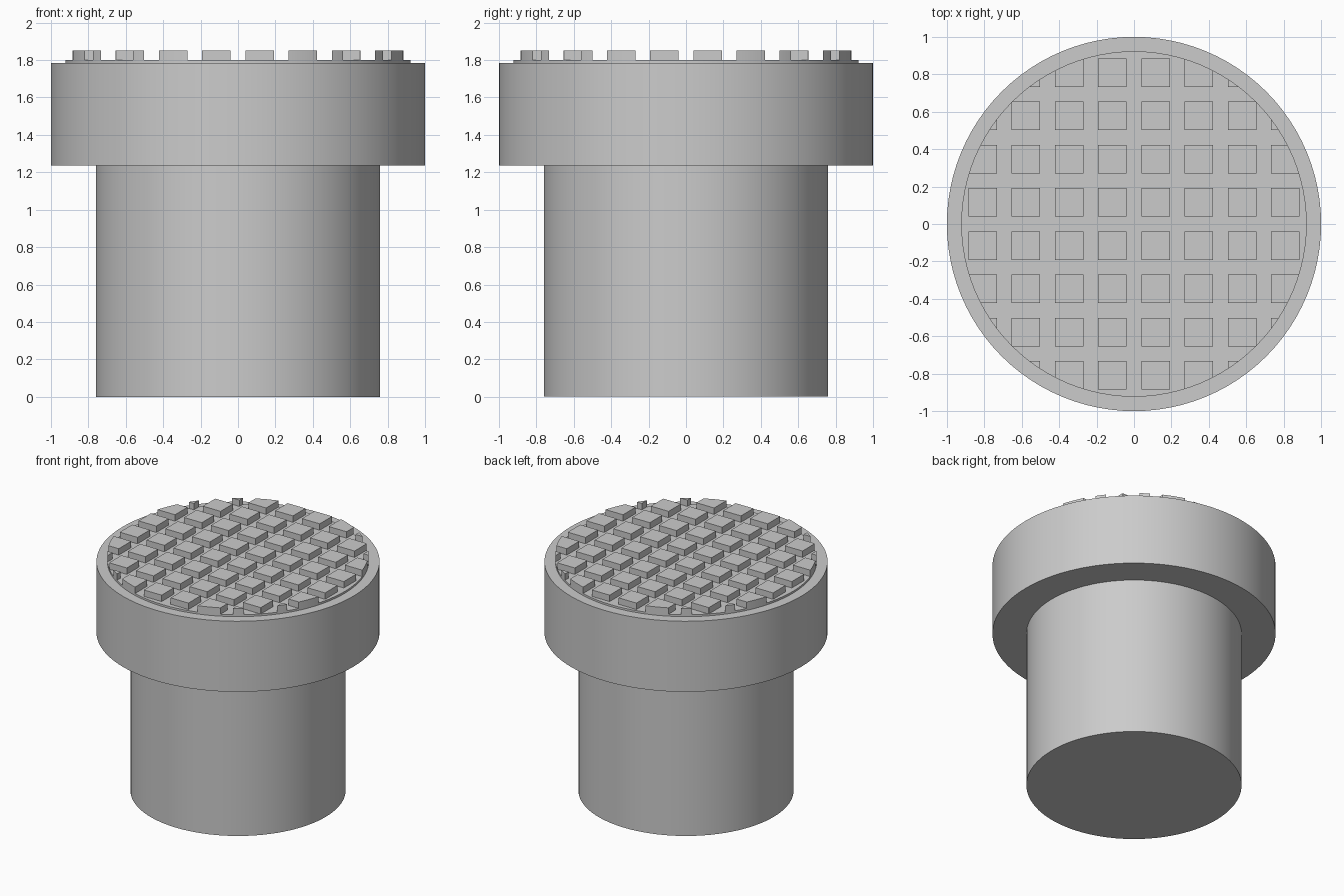
import bpy, bmesh, math
from mathutils import Matrix

cube = bpy.data.objects.get("Cube")
if cube:
    bpy.data.objects.remove(cube, do_unlink=True)

SEGMENTS = 96
PAD_RADIUS = 0.923
PAD_TOP = 1.80
GRIP_TOP = 1.85

grey = bpy.data.materials.new("plain grey")
grey.use_nodes = True
colour = (0.6, 0.6, 0.6, 1)
grey.diffuse_color = colour
grey.node_tree.nodes["Principled BSDF"].inputs["Base Color"].default_value = colour


def finish(obj):
    obj.data.materials.clear()
    obj.data.materials.append(grey)
    bpy.ops.object.select_all(action="DESELECT")
    obj.select_set(True)
    bpy.context.view_layer.objects.active = obj
    bpy.ops.object.shade_smooth_by_angle(angle=math.radians(30))


def lathe(name, profile):
    """Spin an (r, z) profile, starting and ending on the axis, into a solid."""
    bm = bmesh.new()
    verts = [bm.verts.new((r, 0, z)) for r, z in profile]
    edges = [bm.edges.new(pair) for pair in zip(verts, verts[1:])]
    bmesh.ops.spin(bm, geom=verts + edges, cent=(0, 0, 0), axis=(0, 0, 1),
                   angle=math.tau, steps=SEGMENTS, use_merge=True)
    bmesh.ops.remove_doubles(bm, verts=bm.verts, dist=1e-5)
    bmesh.ops.recalc_face_normals(bm, faces=bm.faces)
    mesh = bpy.data.meshes.new(name)
    bm.to_mesh(mesh)
    bm.free()
    obj = bpy.data.objects.new(name, mesh)
    bpy.context.collection.objects.link(obj)
    return obj


# Stem, wide head and the slightly raised pad, as one turned body
finish(lathe("stem_and_head", [
    (0, 0), (0.76, 0), (0.76, 1.235), (1, 1.235), (1, 1.785),
    (PAD_RADIUS, 1.785), (PAD_RADIUS, PAD_TOP), (0, PAD_TOP)]))

# Square grid of grip blocks
PITCH, SIZE, COUNT = 0.231, 0.153, 8
base = PAD_TOP - 0.01
bm = bmesh.new()
for i in range(COUNT):
    for j in range(COUNT):
        x, y = ((k - (COUNT - 1) / 2) * PITCH for k in (i, j))
        place = Matrix.Translation((x, y, (base + GRIP_TOP) / 2))
        scale = Matrix.Diagonal((SIZE, SIZE, GRIP_TOP - base, 1))
        bmesh.ops.create_cube(bm, size=1, matrix=place @ scale)
mesh = bpy.data.meshes.new("grip_blocks")
bm.to_mesh(mesh)
bm.free()
grip = bpy.data.objects.new("grip_blocks", mesh)
bpy.context.collection.objects.link(grip)

# Trim the blocks to the round edge of the pad
trim = lathe("grip_trim", [(0, 1.7), (PAD_RADIUS, 1.7), (PAD_RADIUS, 1.95), (0, 1.95)])
trim.hide_render = True
cut = grip.modifiers.new("round_trim", "BOOLEAN")
cut.operation = "INTERSECT"
cut.solver = "EXACT"
cut.object = trim
bpy.context.view_layer.objects.active = grip
bpy.ops.object.modifier_apply(modifier=cut.name)
bpy.data.objects.remove(trim, do_unlink=True)
finish(grip)
